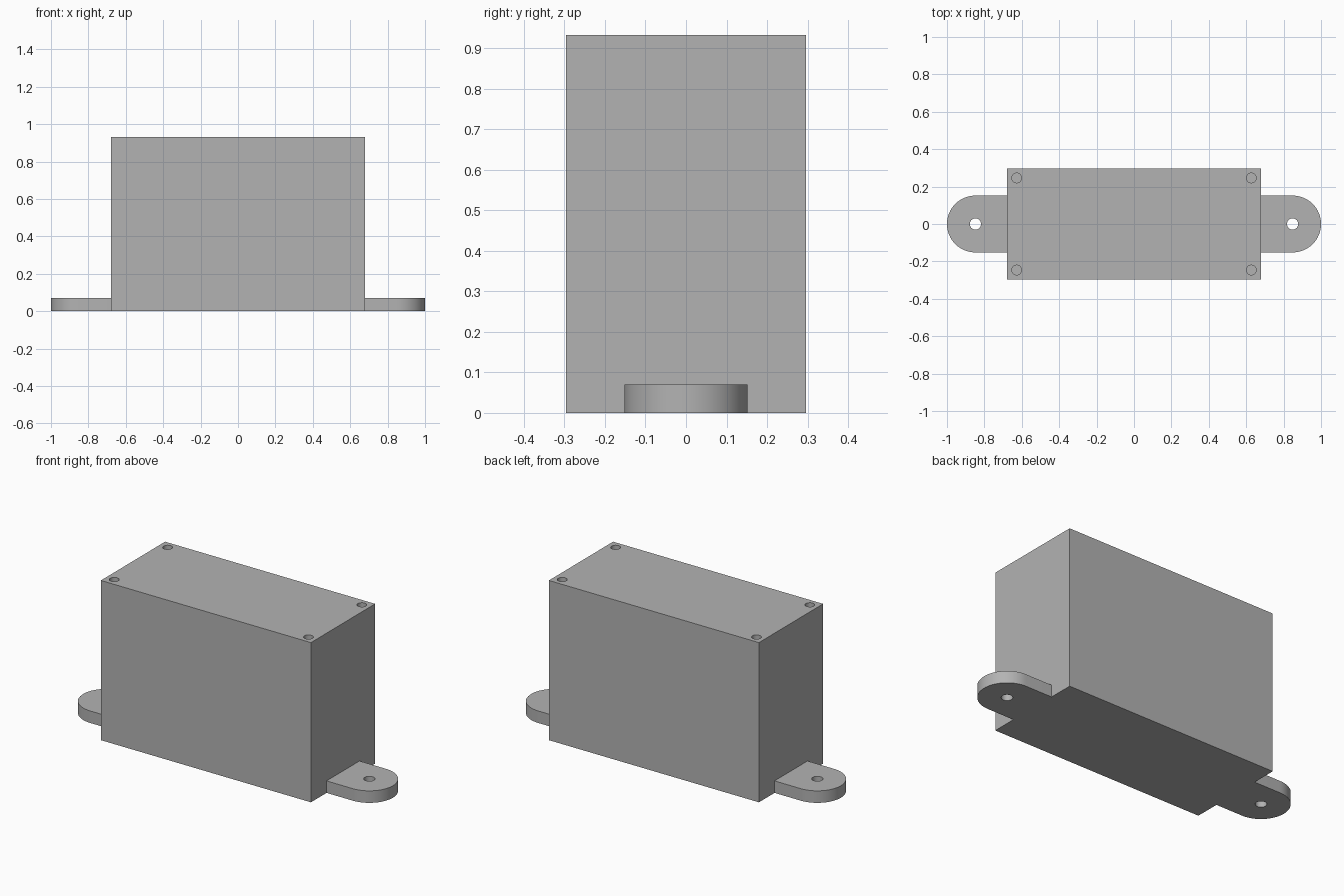
import bpy
import bmesh
from math import cos, sin, pi, radians

cube = bpy.data.objects.get("Cube")
if cube:
    bpy.data.objects.remove(cube, do_unlink=True)

HALF_X, HALF_Y, HEIGHT = 0.678, 0.296, 0.932
TAB_X, TAB_R, TAB_H = 0.848, 0.152, 0.07
SCREW_X, SCREW_Y, SCREW_R, SCREW_DEPTH = 0.627, 0.246, 0.026, 0.3
MOUNT_R = 0.03

grey = bpy.data.materials.new("plain_grey")
grey.use_nodes = True
colour = (0.45, 0.45, 0.45, 1)
grey.diffuse_color = colour
grey.node_tree.nodes["Principled BSDF"].inputs["Base Color"].default_value = colour


def prism(name, outline, z0, z1):
    """Extrude a counter-clockwise outline from z0 to z1."""
    bm = bmesh.new()
    base = bm.faces.new([bm.verts.new((x, y, z0)) for x, y in outline])
    top = bmesh.ops.extrude_face_region(bm, geom=[base], use_keep_orig=True)["geom"]
    for v in top:
        if isinstance(v, bmesh.types.BMVert):
            v.co.z = z1
    bmesh.ops.recalc_face_normals(bm, faces=bm.faces)
    mesh = bpy.data.meshes.new(name)
    bm.to_mesh(mesh)
    bm.free()
    mesh.materials.append(grey)
    obj = bpy.data.objects.new(name, mesh)
    bpy.context.collection.objects.link(obj)
    return obj


def arc(cx, cy, r, start, end, steps):
    return [(cx + r * cos(start + (end - start) * i / steps),
             cy + r * sin(start + (end - start) * i / steps)) for i in range(steps + 1)]


def circle(cx, cy, r):
    return arc(cx, cy, r, 0, 2 * pi, 32)[:-1]


def combine(target, tool, operation):
    mod = target.modifiers.new(operation.lower(), 'BOOLEAN')
    mod.operation, mod.object, mod.solver = operation, tool, 'EXACT'
    bpy.context.view_layer.objects.active = target
    bpy.ops.object.modifier_apply(modifier=mod.name)
    bpy.data.objects.remove(tool, do_unlink=True)


# Box body
housing = prism("housing", [(-HALF_X, -HALF_Y), (HALF_X, -HALF_Y),
                            (HALF_X, HALF_Y), (-HALF_X, HALF_Y)], 0, HEIGHT)

# Rounded mounting tab running through both ends, in one piece with the body
outline = (arc(TAB_X, 0, TAB_R, -pi / 2, pi / 2, 32)
           + arc(-TAB_X, 0, TAB_R, pi / 2, 3 * pi / 2, 32))
combine(housing, prism("mounting_tabs", outline, 0, TAB_H), 'UNION')

for sx in (-1, 1):
    # Through holes in the tabs
    combine(housing, prism("mount_drill", circle(sx * TAB_X, 0, MOUNT_R),
                           -0.1, TAB_H + 0.1), 'DIFFERENCE')
    # Blind screw holes in the top corners
    for sy in (-1, 1):
        combine(housing, prism("screw_drill", circle(sx * SCREW_X, sy * SCREW_Y, SCREW_R),
                               HEIGHT - SCREW_DEPTH, HEIGHT + 0.1), 'DIFFERENCE')

# Smooth rounded walls, sharp edges elsewhere
bpy.ops.object.select_all(action='DESELECT')
housing.select_set(True)
bpy.context.view_layer.objects.active = housing
bpy.ops.object.shade_smooth_by_angle(angle=radians(30))
